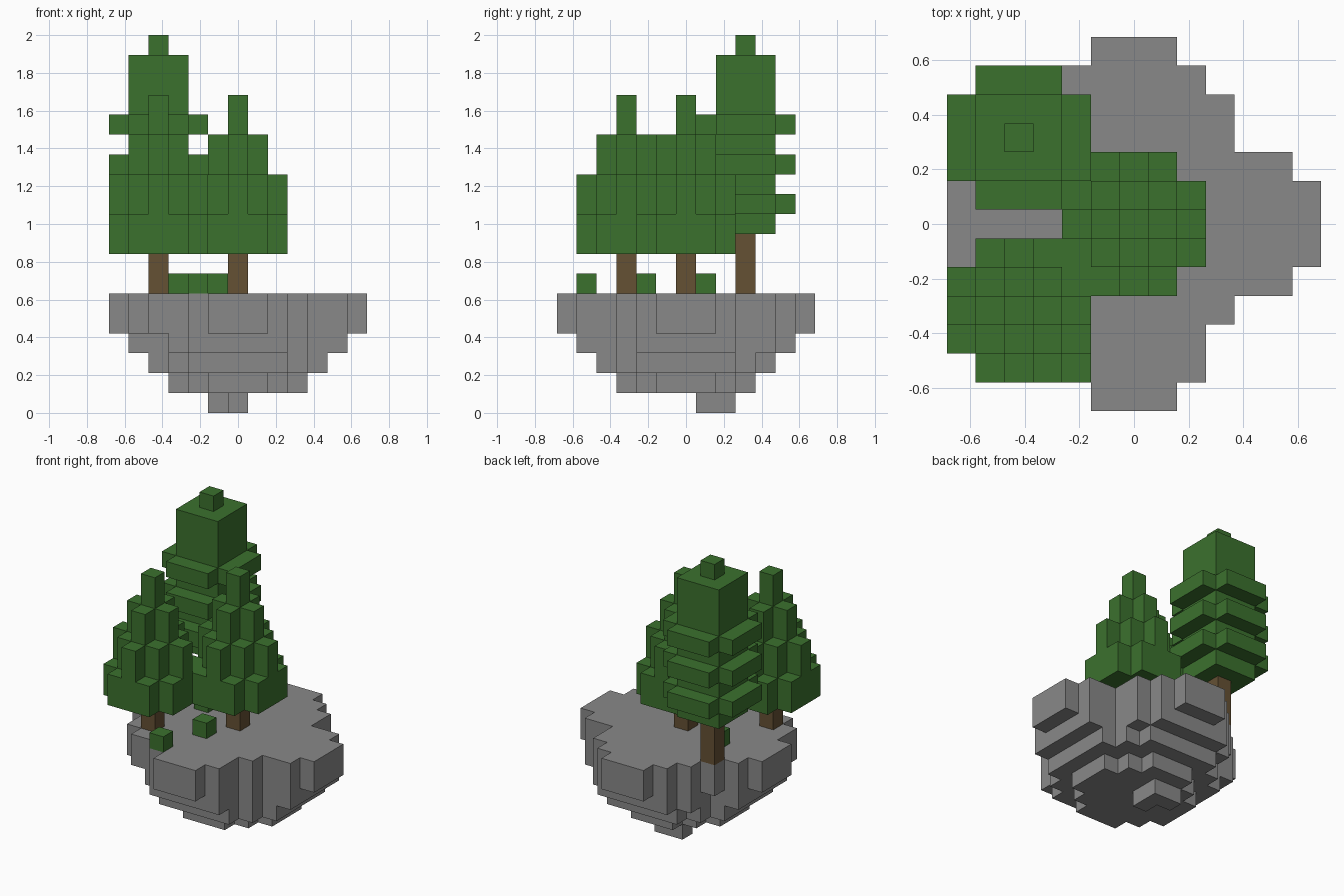
import bpy
import bmesh

U = 2 / 19  # edge of one block

old = bpy.data.objects.get("Cube")
if old:
    bpy.data.objects.remove(old, do_unlink=True)


def material(name, colour):
    mat = bpy.data.materials.new(name)
    mat.use_nodes = True
    mat.diffuse_color = (*colour, 1)
    mat.node_tree.nodes["Principled BSDF"].inputs["Base Color"].default_value = (*colour, 1)
    return mat


STONE = material("grey stone", (0.25, 0.25, 0.25))
LEAF = material("leaf green", (0.044, 0.165, 0.027))
BARK = material("bark brown", (0.13, 0.082, 0.034))


def build(name, cells, mat):
    """Make one clean outer shell around a set of block cells."""
    bm = bmesh.new()
    corners = {}

    def corner(p):
        if p not in corners:
            corners[p] = bm.verts.new(((p[0] - 0.5) * U, (p[1] - 0.5) * U, p[2] * U))
        return corners[p]

    for cell in cells:
        for axis in range(3):
            for side in (0, 1):
                beside = list(cell)
                beside[axis] += 2 * side - 1
                if tuple(beside) in cells:
                    continue
                b, c = (axis + 1) % 3, (axis + 2) % 3
                ring = []
                for db, dc in ((0, 0), (1, 0), (1, 1), (0, 1)):
                    p = list(cell)
                    p[axis] += side
                    p[b] += db
                    p[c] += dc
                    ring.append(corner(tuple(p)))
                bm.faces.new(ring if side else ring[::-1])
    bmesh.ops.dissolve_limit(bm, angle_limit=0.01, verts=bm.verts[:], edges=bm.edges[:])
    mesh = bpy.data.meshes.new(name)
    bm.to_mesh(mesh)
    bm.free()
    mesh.materials.append(mat)
    obj = bpy.data.objects.new(name, mesh)
    bpy.context.collection.objects.link(obj)


def rounded(half_widths):
    """Mirrored plan: half width in x for each row away from the middle."""
    return {(x, s * y) for y, w in enumerate(half_widths)
            for s in (-1, 1) for x in range(-w, w + 1)}


def column(x, y, low, high):
    return {(x, y, z) for z in range(low, high)}


# Floating island: irregular top slab, tapering steps, small lowest tip
spans = [(-1, 1), (-2, 2), (-4, 2), (-5, 3), (-5, 5), (-6, 6), (-6, 6),
         (-6, 6), (-5, 5), (-4, 3), (-3, 3), (-2, 2), (-1, 1)]
slab = {(x, row - 6) for row, (lo, hi) in enumerate(spans) for x in range(lo, hi + 1)}
layers = [{(0, 1), (0, 2), (-1, 2)},
          rounded([3, 3, 2, 1]),
          rounded([4, 4, 4, 3, 2]),
          rounded([5, 5, 5, 3, 3, 2]),
          slab, slab]
build("island", {(x, y, z) for z, plan in enumerate(layers) for x, y in plan & slab}, STONE)

# Two stepped trees: column height falls with distance from the trunk
TOPS = {0: 16, 1: 14, 2: 12, 4: 12, 5: 10}
for name, tx, ty in (("middle", 0, 0), ("front", -4, -3)):
    build(name + "_tree_trunk", column(tx, ty, 6, 8), BARK)
    crown = set()
    for x, y in rounded([2, 2, 1]):
        crown |= column(tx + x, ty + y, 8, TOPS[x * x + y * y])
    build(name + "_tree_crown", crown, LEAF)

# Tall tree: square core with three wider rings and a tip
tx, ty = -4, 3
build("tall_tree_trunk", column(tx, ty, 6, 9), BARK)
crown = column(tx, ty, 9, 19)
for x, y in rounded([1, 1]):
    crown |= column(tx + x, ty + y, 9, 18)
for z in (10, 12, 14):
    crown |= {(tx + x, ty + y, z) for x, y in rounded([2, 2, 1])}
build("tall_tree_crown", crown, LEAF)

# Bushes
for i, (x, y) in enumerate([(-2, -5), (-1, -2), (-3, 1)]):
    build(f"bush_{i + 1}", {(x, y, 6)}, LEAF)
